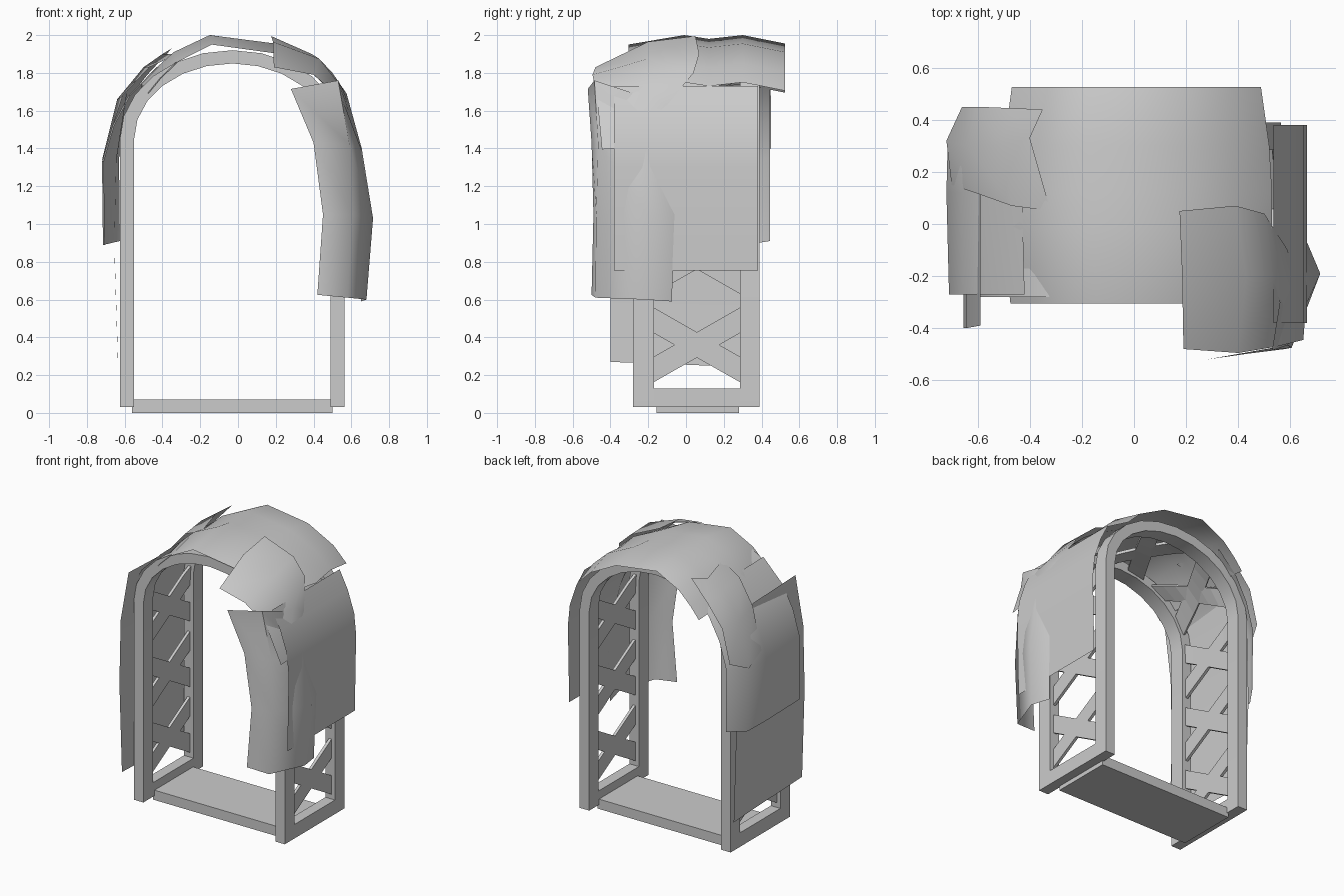
import bpy, math

if "Cube" in bpy.data.objects:
    bpy.data.objects.remove(bpy.data.objects["Cube"])

CX = -0.03  # centre line of the wooden arch


def make(name, verts, faces, angle=35):
    me = bpy.data.meshes.new(name)
    me.from_pydata(verts, [], faces)
    ob = bpy.data.objects.new(name, me)
    bpy.context.collection.objects.link(ob)
    if angle:
        bpy.context.view_layer.objects.active = ob
        ob.select_set(True)
        bpy.ops.object.shade_smooth_by_angle(angle=math.radians(angle))
        ob.select_set(False)
    return ob


def box(name, x0, x1, y0, y1, z0, z1):
    v = [(x, y, z) for x in (x0, x1) for y in (y0, y1) for z in (z0, z1)]
    f = [(0, 1, 3, 2), (4, 6, 7, 5), (0, 4, 5, 1), (2, 3, 7, 6), (0, 2, 6, 4), (1, 5, 7, 3)]
    return make(name, v, f)


def sheet(name, rows, angle=50):
    """Single-layer surface through rows of points."""
    n = len(rows[0])
    v = [p for r in rows for p in r]
    f = [(i * n + j, i * n + j + 1, (i + 1) * n + j + 1, (i + 1) * n + j)
         for i in range(len(rows) - 1) for j in range(n - 1)]
    return make(name, v, f, angle)


def arch_path(a, b, z0, n=12):
    arc = [(CX - a * math.cos(math.pi * i / n), 1.45 + b * math.sin(math.pi * i / n))
           for i in range(n + 1)]
    return [(CX - a, z0)] + arc + [(CX + a, z0)]


# Wooden hoops, front and back
def hoop(name, y0, y1):
    out, inn = arch_path(.595, .47, .03), arch_path(.52, .40, .03)
    v, f = [], []
    for o, i in zip(out, inn):
        v += [(o[0], y0, o[1]), (i[0], y0, i[1]), (i[0], y1, i[1]), (o[0], y1, o[1])]
    m = len(out)
    for k in range(m - 1):
        for j in range(4):
            f.append((4 * k + j, 4 * k + (j + 1) % 4, 4 * k + 4 + (j + 1) % 4, 4 * k + 4 + j))
    f += [(3, 2, 1, 0), (4 * m - 4, 4 * m - 3, 4 * m - 2, 4 * m - 1)]
    make(name, v, f, 30)


hoop("front_hoop", -.28, -.17)
hoop("back_hoop", .285, .39)

# Floor plank and side sills
box("floor", -.56, .50, -.155, .28, 0, .07)
for side, x in (("left", -.625), ("right", .49)):
    box(side + "_sill", x, x + .075, -.17, .285, .03, .13)

# Criss-cross lattice following the arch
path = arch_path(.558, .435, .16)
dist = [0]
for p, q in zip(path, path[1:]):
    dist.append(dist[-1] + math.dist(p, q))
L = dist[-1]


def at(s):
    for k in range(len(path) - 1):
        if s <= dist[k + 1] or k == len(path) - 2:
            t = (s - dist[k]) / (dist[k + 1] - dist[k])
            return [path[k][c] + t * (path[k + 1][c] - path[k][c]) for c in (0, 1)]


count, width, rise = 9, .135, .265
for k in range(count):
    s0 = k * (L - width - rise) / (count - 1)
    for tag, flip in (("a", False), ("b", True)):
        rows = []
        for i in range(7):
            t = i / 6
            s = s0 + rise * ((1 - t) if flip else t)
            pts = [at(s), at(s + width)]
            rows.append([(p[0], -.175 + .465 * t, p[1]) for p in pts])
        slat = sheet(f"lattice_slat_{tag}_{k}", rows, 0)
        mod = slat.modifiers.new("thickness", 'SOLIDIFY')
        mod.thickness = .02
        mod.offset = 0

# Roof foliage sheet, narrowing towards the back
roof = [(-.51, 1.72), (-.44, 1.80), (-.34, 1.89), (-.15, 1.98), (.20, 1.935),
        (.42, 1.83), (.53, 1.73)]
sheet("roof_foliage", [[(x * w, y, z + d) for x, z in roof] for y, d, w in (
    (-.305, -.03, .93), (-.01, .02, 1), (.12, 0, 1), (.30, .02, .98), (.525, -.025, .92))])

# Right side foliage
sheet("right_foliage", [[(x, y, z) for y in (-.38, 0, .38)] for x, z in (
    (.535, 1.73), (.60, 1.60), (.65, 1.45), (.665, 1.3), (.655, .755))])

# Foliage wrapping the front right corner
sheet("right_corner_foliage", [
    [(.28, -.52, 1.715), (.53, -.485, 1.76), (.56, -.30, 1.70), (.53, -.22, 1.68)],
    [(.40, -.50, 1.43), (.59, -.465, 1.42), (.655, -.21, 1.40), (.64, -.17, 1.38)],
    [(.45, -.49, 1.05), (.605, -.475, 1.05), (.715, -.19, 1.03), (.66, -.06, 1.05)],
    [(.42, -.50, .625), (.58, -.48, .61), (.68, -.22, .60), (.65, -.075, .59)]], 70)
sheet("right_shoulder_foliage", [
    [(.19, -.48, 1.83), (.40, -.495, 1.79), (.55, -.47, 1.66), (.65, -.445, 1.395)],
    [(.185, -.20, 1.965), (.43, -.20, 1.875), (.575, -.20, 1.69), (.655, -.38, 1.40)],
    [(.175, .05, 1.995), (.39, .07, 1.90), (.50, .04, 1.80), (.59, -.10, 1.63)]])

# Left side foliage, low inner sheet and higher outer sheet
sheet("left_low_foliage", [[(x, y0, z), (x, 0, z - .015), (x, .37, z - .03)] for x, z, y0 in (
    (-.59, 1.70, -.39), (-.645, 1.35, -.40), (-.655, .90, -.40), (-.635, .27, -.40))])
sheet("left_high_foliage", [
    [(x, -.27, z), (x - .01, .12, z), (x - .005, .32, z), (x + .08, .445, z + .02)] for x, z in (
        (-.42, 1.83), (-.57, 1.68), (-.655, 1.52), (-.71, 1.33), (-.705, .89))])

# Foliage over the back left shoulder
sheet("left_shoulder_foliage", [
    [(-.32, .05, 1.90), (-.47, .07, 1.83), (-.61, .12, 1.68), (-.70, .15, 1.40)],
    [(-.40, .33, 1.90), (-.50, .30, 1.83), (-.64, .30, 1.66), (-.72, .32, 1.34)],
    [(-.35, .44, 1.93), (-.48, .445, 1.79), (-.60, .45, 1.64), (-.66, .45, 1.40)]])
